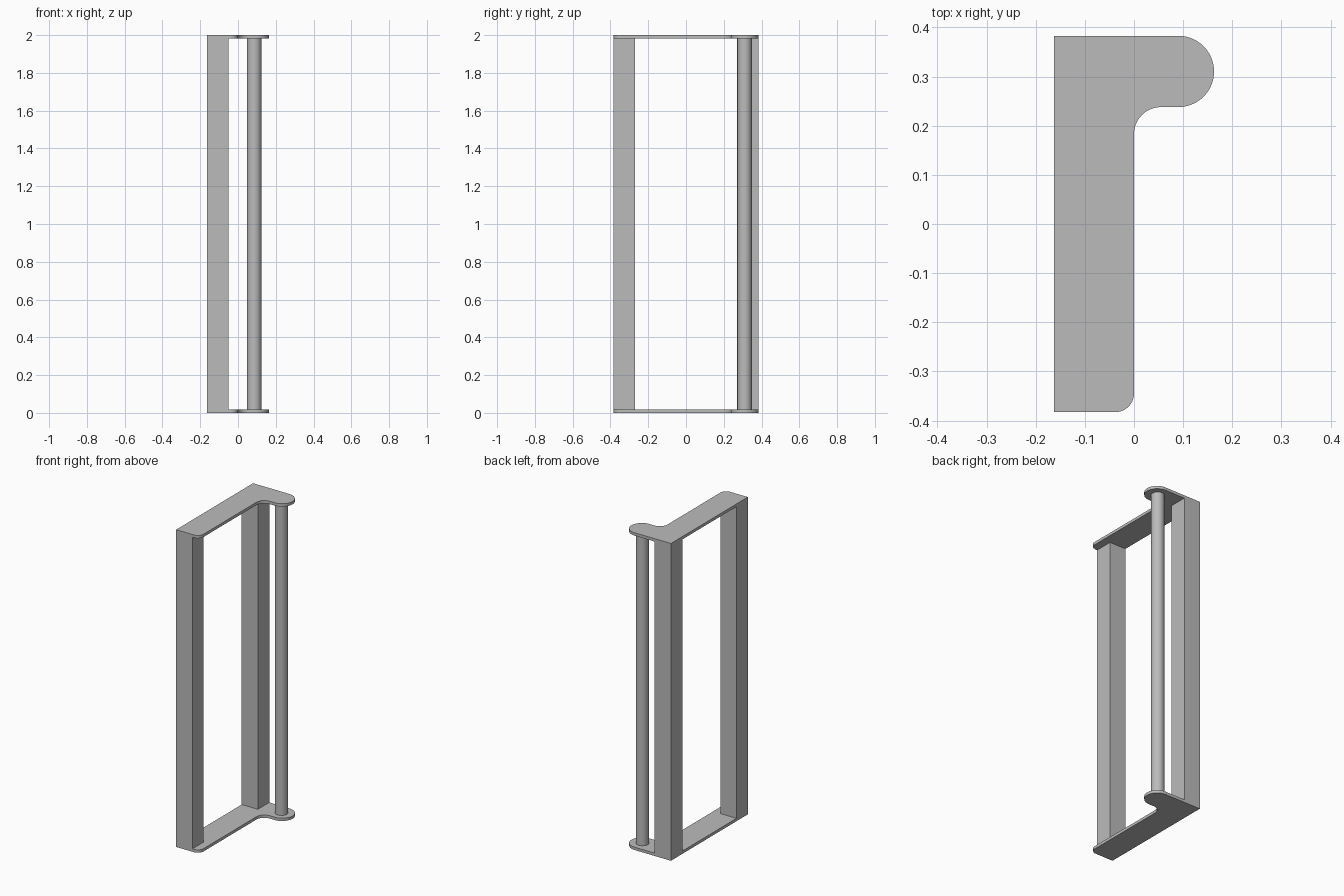
import bpy
import bmesh
from math import cos, sin, radians

HEIGHT, THICK = 2.0, 0.018
X0, Y1 = -0.163, 0.383      # outer left side and back of the frame
POST = 0.113                # square post width

cube = bpy.data.objects.get("Cube")
if cube:
    bpy.data.objects.remove(cube, do_unlink=True)

grey = bpy.data.materials.new("Satin grey")
grey.use_nodes = True
COLOUR = (0.5, 0.5, 0.5, 1)
grey.diffuse_color = COLOUR
grey.node_tree.nodes["Principled BSDF"].inputs["Base Color"].default_value = COLOUR


def arc(cx, cy, r, start, end, steps):
    """Points along an arc, angles in degrees."""
    angles = [radians(start + (end - start) * i / steps) for i in range(steps + 1)]
    return [(cx + r * cos(a), cy + r * sin(a)) for a in angles]


def extrude(name, outline, z0, z1):
    """Solid prism from a counter-clockwise outline."""
    bm = bmesh.new()
    base = bm.faces.new([bm.verts.new((x, y, z0)) for x, y in outline])
    top = bmesh.ops.extrude_face_region(bm, geom=[base])["geom"]
    verts = [v for v in top if isinstance(v, bmesh.types.BMVert)]
    bmesh.ops.translate(bm, verts=verts, vec=(0, 0, z1 - z0))
    bmesh.ops.recalc_face_normals(bm, faces=bm.faces)
    mesh = bpy.data.meshes.new(name)
    bm.to_mesh(mesh)
    bm.free()
    mesh.materials.append(grey)
    obj = bpy.data.objects.new(name, mesh)
    bpy.context.collection.objects.link(obj)
    bpy.ops.object.select_all(action="DESELECT")
    obj.select_set(True)
    bpy.context.view_layer.objects.active = obj
    bpy.ops.object.shade_smooth_by_angle(angle=radians(30))
    return obj


# End plates: straight arm, rounded front corner, filleted round lug for the rod
lug_r = 0.0725
lug_y = Y1 - lug_r
plate = [(X0, -Y1)]
plate += arc(-0.038, -Y1 + 0.038, 0.038, -90, 0, 10)
plate += arc(0.055, lug_y - lug_r - 0.055, 0.055, 180, 90, 12)
plate += arc(-X0 - lug_r, lug_y, lug_r, -90, 90, 28)
plate += [(X0, Y1)]
extrude("bottom_plate", plate, 0, THICK)
extrude("top_plate", plate, HEIGHT - THICK, HEIGHT)

# Square posts between the plates
for name, y in (("front_post", -Y1), ("back_post", Y1 - POST)):
    square = [(X0, y), (X0 + POST, y), (X0 + POST, y + POST), (X0, y + POST)]
    extrude(name, square, THICK, HEIGHT - THICK)

# Round grip rod between the lugs
rod = arc(0.086, lug_y, 0.038, 0, 360, 48)[:-1]
extrude("grip_rod", rod, THICK, HEIGHT - THICK)
